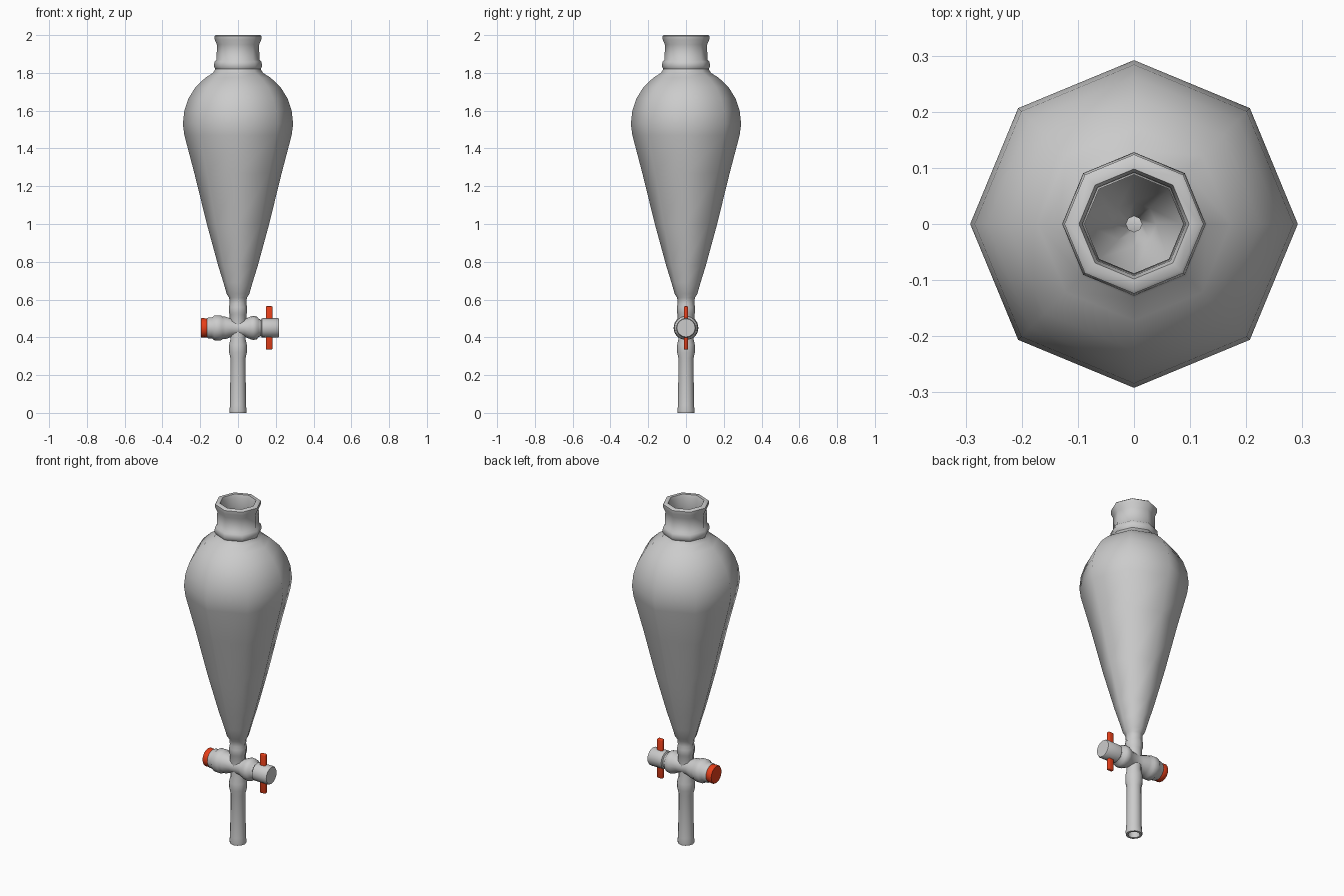
import bpy, bmesh, math
from mathutils import Matrix

if "Cube" in bpy.data.objects:
    bpy.data.objects.remove(bpy.data.objects["Cube"])


def finish(bm, name, mat=None, angle=50):
    bmesh.ops.recalc_face_normals(bm, faces=bm.faces)
    me = bpy.data.meshes.new(name)
    bm.to_mesh(me)
    bm.free()
    ob = bpy.data.objects.new(name, me)
    bpy.context.collection.objects.link(ob)
    if mat:
        me.materials.append(mat)
    bpy.ops.object.select_all(action='DESELECT')
    ob.select_set(True)
    bpy.context.view_layer.objects.active = ob
    bpy.ops.object.shade_smooth_by_angle(angle=math.radians(angle))
    return ob


def lathe(name, profile, sides, matrix=None, closed=False, mat=None):
    """Revolve (radius, height) points about z, capped or joined into a shell."""
    bm = bmesh.new()
    rings = [[bm.verts.new((r * math.cos(k * math.tau / sides),
                            r * math.sin(k * math.tau / sides), h))
              for k in range(sides)] for r, h in profile]
    pairs = list(zip(rings, rings[1:]))
    if closed:
        pairs.append((rings[-1], rings[0]))
    else:
        bm.faces.new(rings[0])
        bm.faces.new(rings[-1])
    for a, b in pairs:
        for k in range(sides):
            j = (k + 1) % sides
            bm.faces.new((a[k], a[j], b[j], b[k]))
    if matrix:
        bm.transform(matrix)
    return finish(bm, name, mat)


red = bpy.data.materials.new("red_plastic")
red.diffuse_color = (0.8, 0.05, 0.01, 1)
red.use_nodes = True
red.node_tree.nodes["Principled BSDF"].inputs["Base Color"].default_value = red.diffuse_color

# Octagonal glass vessel with neck, lip and inner wall
outer = [(.044, .46), (.044, .52), (.048, .53), (.048, .56), (.044, .58),
         (.047, .61), (.06, .63), (.077, .69), (.105, .78), (.165, 1.0),
         (.23, 1.265), (.284, 1.47), (.292, 1.53), (.284, 1.60),
         (.262, 1.665), (.225, 1.725), (.172, 1.775), (.132, 1.80),
         (.120, 1.82), (.128, 1.835), (.124, 1.86), (.113, 1.87),
         (.112, 1.95), (.123, 1.975), (.124, 1.995), (.118, 2.0)]
inner = [(.098, 2.0), (.092, 1.98), (.088, 1.82), (.15, 1.765),
         (.21, 1.71), (.262, 1.60), (.272, 1.53), (.262, 1.46),
         (.145, 1.0), (.085, .78), (.04, .65), (.014, .60), (.014, .46)]
lathe("vessel", outer + inner, 8, closed=True)

# Hollow outlet stem
lathe("outlet_stem", [(.032, 0), (.044, 0), (.046, .012), (.042, .04),
                      (.040, .29), (.047, .32), (.047, .36), (.040, .39),
                      (.040, .45), (.014, .45), (.014, .32), (.030, .28)],
      12, closed=True)

# Stopcock parts lie along x
along_x = Matrix.Translation((0, 0, .45)) @ Matrix.Rotation(math.pi / 2, 4, 'Y')
lathe("stopcock_barrel", [(.05, -.165), (.055, -.158), (.055, -.138),
                          (.066, -.125), (.066, -.09), (.059, -.08),
                          (.059, -.065), (.046, -.03), (.046, .035),
                          (.060, .065), (.064, .08), (.060, .10),
                          (.048, .11), (.044, .12)], 16, along_x)
lathe("stopcock_plug", [(.042, .10), (.042, .122), (.051, .126),
                        (.052, .21), (.048, .217)], 16, along_x)
lathe("retaining_cap", [(.048, -.197), (.052, -.192), (.050, -.16),
                        (.046, -.155)], 16, along_x, mat=red)

# Handle bar crossing the plug
bm = bmesh.new()
bmesh.ops.create_cube(bm, size=1)
bm.transform(Matrix.Translation((.165, 0, .45)) @
             Matrix.Diagonal((.036, .022, .23, 1)))
bmesh.ops.bevel(bm, geom=bm.edges[:], offset=.006, segments=2,
                profile=.5, affect='EDGES')
finish(bm, "handle_bar", red)
